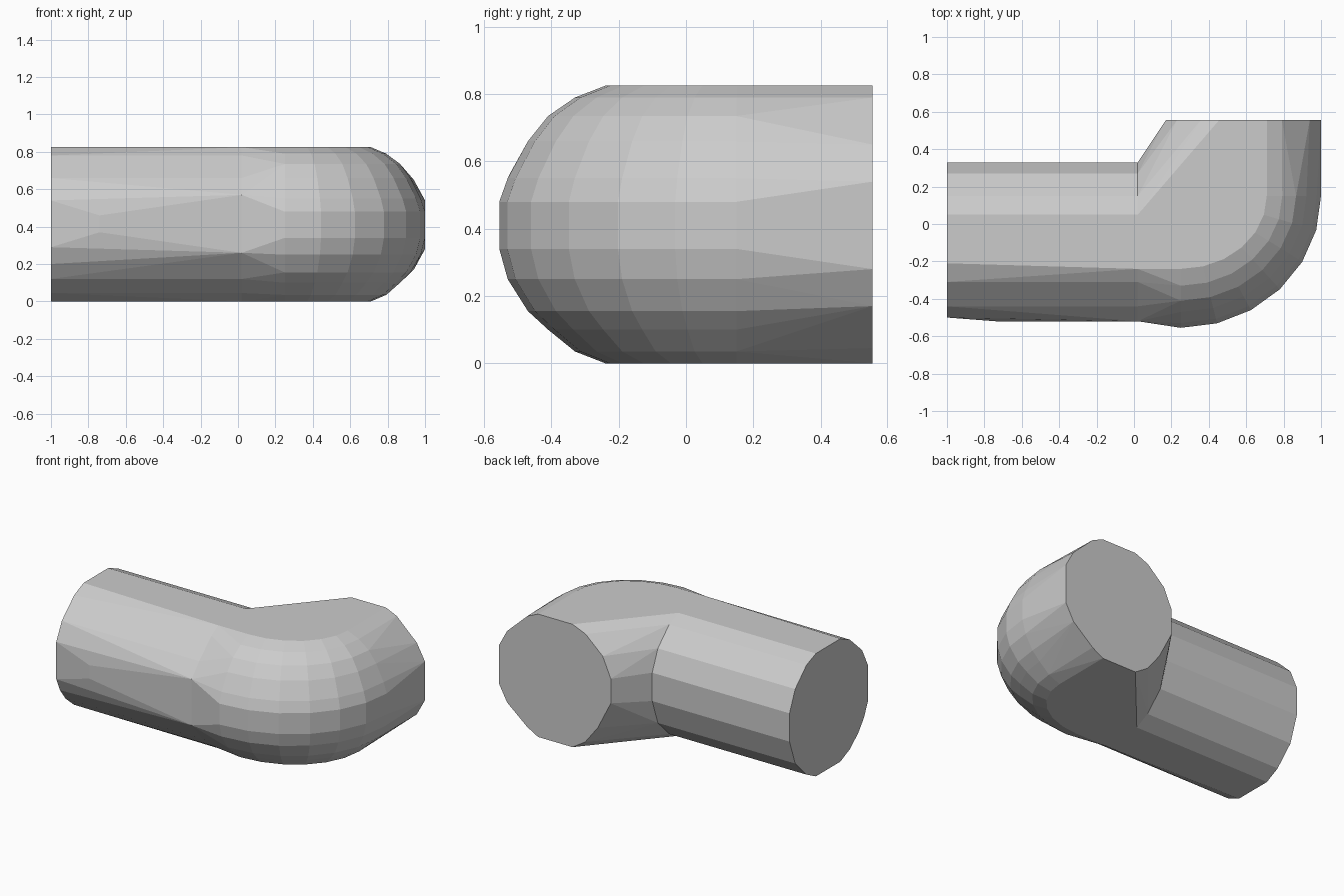
import bpy, bmesh
from math import sin, cos, pi

if "Cube" in bpy.data.objects:
    bpy.data.objects.remove(bpy.data.objects["Cube"])


def hull(name, pts):
    """Flat-shaded convex solid wrapped around a set of points."""
    bm = bmesh.new()
    for p in pts:
        bm.verts.new(p)
    bmesh.ops.remove_doubles(bm, verts=bm.verts[:], dist=0.001)
    res = bmesh.ops.convex_hull(bm, input=bm.verts[:])
    loose = {g for g in res["geom_interior"] + res["geom_unused"]
             if isinstance(g, bmesh.types.BMVert)}
    bmesh.ops.delete(bm, geom=list(loose), context='VERTS')
    bmesh.ops.dissolve_limit(bm, angle_limit=0.02, verts=bm.verts[:], edges=bm.edges[:])
    bmesh.ops.recalc_face_normals(bm, faces=bm.faces[:])
    me = bpy.data.meshes.new(name)
    bm.to_mesh(me)
    bm.free()
    ob = bpy.data.objects.new(name, me)
    bpy.context.collection.objects.link(ob)
    return ob


# Pipe cross-section (y, z)
section = [(-.5, .54), (-.44, .66), (-.31, .78), (-.21, .825), (.05, .825),
           (.15, .785), (.27, .67), (.33, .53), (.33, .34), (.27, .17),
           (.15, .05), (.05, 0), (-.21, 0), (-.31, .045), (-.40, .12),
           (-.46, .2), (-.5, .29)]
joint = [(.02, y, z) for y, z in section] + [
    (.02, -.52, .26), (.02, -.52, .57), (.02, -.24, .825), (.02, -.24, 0)]

# Straight pipe, slightly wider just after its open end
hull("straight_pipe", [(-1, y, z) for y, z in section]
     + [(-.74, -.52, .37), (-.74, -.52, .46)] + joint)

# Elbow end opening (x, z)
end = [(1, .54), (.94, .65), (.79, .79), (.71, .825), (.455, .825), (.357, .785),
       (.23, .67), (.17, .535), (.17, .37), (.267, .18), (.36, .06), (.455, 0),
       (.71, 0), (.79, .045), (.94, .17), (1, .28)]

# Rounded outer bend: (outward offset, z) swept around a quarter turn
bulge = [(0, .825), (.09, .79), (.17, .735), (.23, .66), (.29, .55), (.315, .48),
         (.315, .34), (.29, .25), (.23, .155), (.17, .1), (.09, .035), (0, 0)]
steps = 6
bend = []
for i in range(steps + 1):
    a = pi / 2 * i / steps
    for d, z in bulge:
        bend.append((.25 + (.46 + d * .92) * sin(a), .15 - (.39 + d) * cos(a), z))

hull("elbow", joint + bend + [(x, .555, z) for x, z in end])
